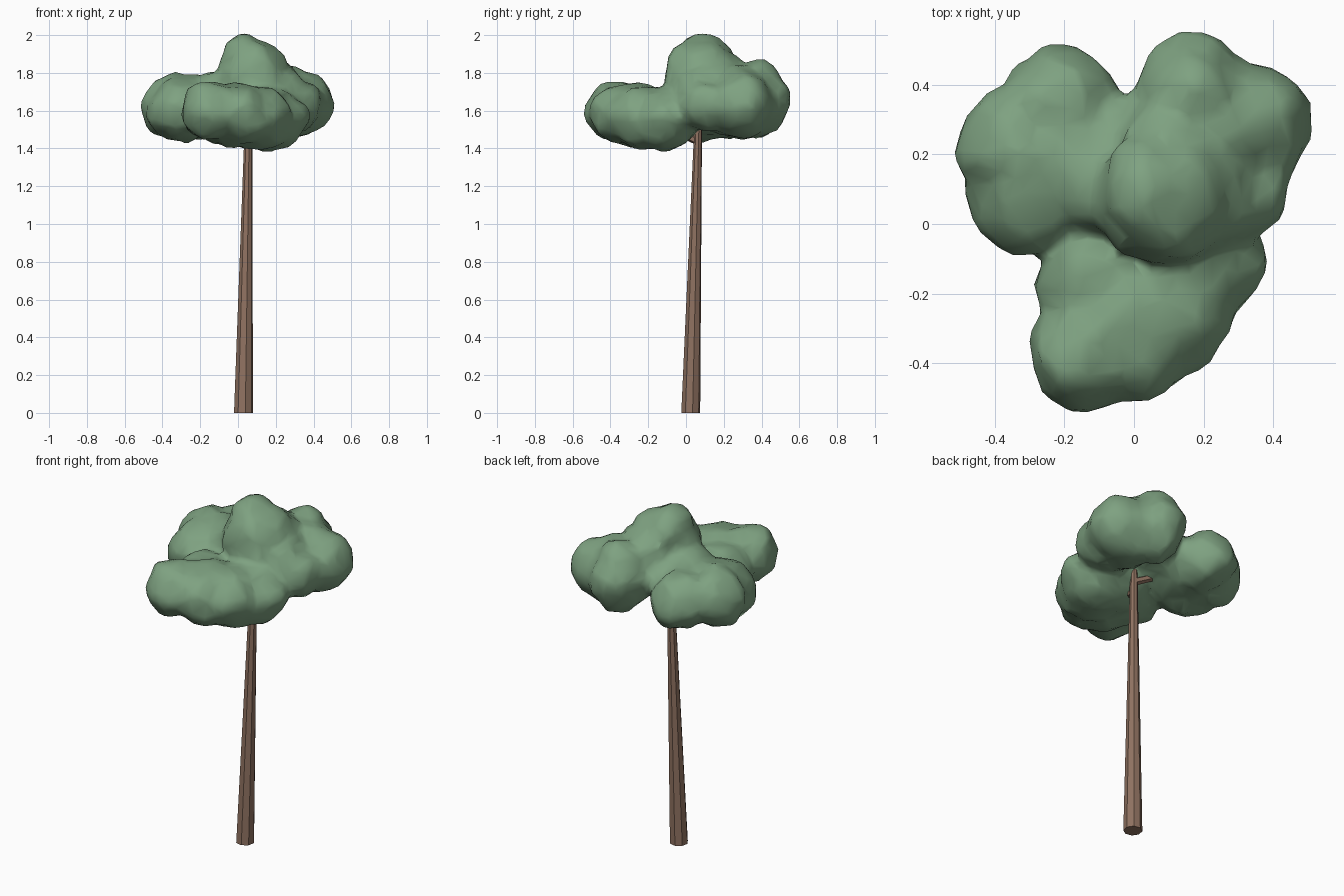
import bpy, bmesh
from mathutils import Vector, Matrix, noise

cube = bpy.data.objects.get("Cube")
if cube:
    bpy.data.objects.remove(cube)


def material(name, rgb):
    m = bpy.data.materials.new(name)
    m.use_nodes = True
    m.diffuse_color = (*rgb, 1)
    m.node_tree.nodes["Principled BSDF"].inputs["Base Color"].default_value = (*rgb, 1)
    return m


def finish(name, bm, mat):
    me = bpy.data.meshes.new(name)
    bm.to_mesh(me)
    bm.free()
    me.materials.append(mat)
    ob = bpy.data.objects.new(name, me)
    bpy.context.collection.objects.link(ob)
    return ob


def limb(name, start, end, r1, r2, sides, mat):
    """Tapered faceted limb between two points."""
    a, b = Vector(start), Vector(end)
    bm = bmesh.new()
    bmesh.ops.create_cone(bm, cap_ends=True, segments=sides, radius1=r1, radius2=r2,
                          depth=(b - a).length)
    turn = (b - a).to_track_quat('Z', 'Y').to_matrix().to_4x4()
    bm.transform(Matrix.Translation((a + b) / 2) @ turn)
    return finish(name, bm, mat)


leaf = material("leaf green", (0.21, 0.36, 0.22))
bark = material("bark brown", (0.275, 0.167, 0.118))

# Trunk, with its foot levelled to the ground, and branches
trunk = limb("trunk", (0.029, 0.025, 0), (0.058, 0.068, 1.66), 0.051, 0.018, 8, bark)
for v in trunk.data.vertices:
    if v.co.z < 0.1:
        v.co.z = 0
for name, start, end in (
        ("front_branch", (0.05, 0.06, 1.44), (0.0, -0.14, 1.53)),
        ("right_branch", (0.05, 0.06, 1.51), (-0.20, 0.14, 1.63))):
    limb(name, start, end, 0.022, 0.015, 6, bark)

# Foliage: groups of ellipsoids (centre, radii) fused into one lumpy crown
lobes = (
    ((-0.14, -0.37, 1.60), (0.16, 0.16, 0.15)),    # front
    ((0.00, -0.29, 1.58), (0.19, 0.21, 0.16)),
    ((0.10, -0.22, 1.56), (0.18, 0.20, 0.16)),
    ((0.18, -0.11, 1.55), (0.18, 0.17, 0.15)),
    ((-0.10, -0.16, 1.58), (0.17, 0.17, 0.14)),
    ((0.06, -0.07, 1.56), (0.16, 0.13, 0.14)),
    ((-0.21, 0.33, 1.61), (0.16, 0.17, 0.16)),     # right
    ((-0.35, 0.22, 1.62), (0.15, 0.16, 0.15)),
    ((-0.30, 0.09, 1.60), (0.17, 0.17, 0.16)),
    ((-0.20, 0.18, 1.62), (0.19, 0.20, 0.16)),
    ((-0.12, 0.15, 1.66), (0.17, 0.17, 0.13)),
    ((0.16, 0.37, 1.66), (0.14, 0.17, 0.20)),      # left
    ((0.34, 0.28, 1.64), (0.16, 0.17, 0.16)),
    ((0.25, 0.28, 1.64), (0.18, 0.20, 0.18)),
    ((0.28, 0.13, 1.64), (0.16, 0.16, 0.14)),
    ((0.20, 0.10, 1.71), (0.16, 0.17, 0.14)),
    ((0.09, 0.07, 1.78), (0.18, 0.19, 0.19)),      # top
    ((0.03, 0.10, 1.82), (0.13, 0.15, 0.185)),
    ((0.09, 0.20, 1.74), (0.15, 0.16, 0.15)),
    ((-0.03, 0.20, 1.66), (0.17, 0.16, 0.11)),     # middle
)
bm = bmesh.new()
for centre, radii in lobes:
    made = bmesh.ops.create_icosphere(bm, subdivisions=4, radius=1.0)
    for v in made["verts"]:
        n = v.co.normalized()
        p = Vector(centre) + Vector([n[i] * radii[i] for i in range(3)])
        bump = noise.noise(p * 7) * 0.022 + noise.noise(p * 15) * 0.02
        v.co = p + n * (bump + 0.008)
crown = finish("foliage", bm, leaf)

fuse = crown.modifiers.new("fuse", 'REMESH')
fuse.mode = 'VOXEL'
fuse.voxel_size = 0.022
fuse.use_smooth_shade = True
soften = crown.modifiers.new("soften", 'SMOOTH')
soften.factor = 0.5
soften.iterations = 4
simplify = crown.modifiers.new("simplify", 'DECIMATE')
simplify.ratio = 0.15
